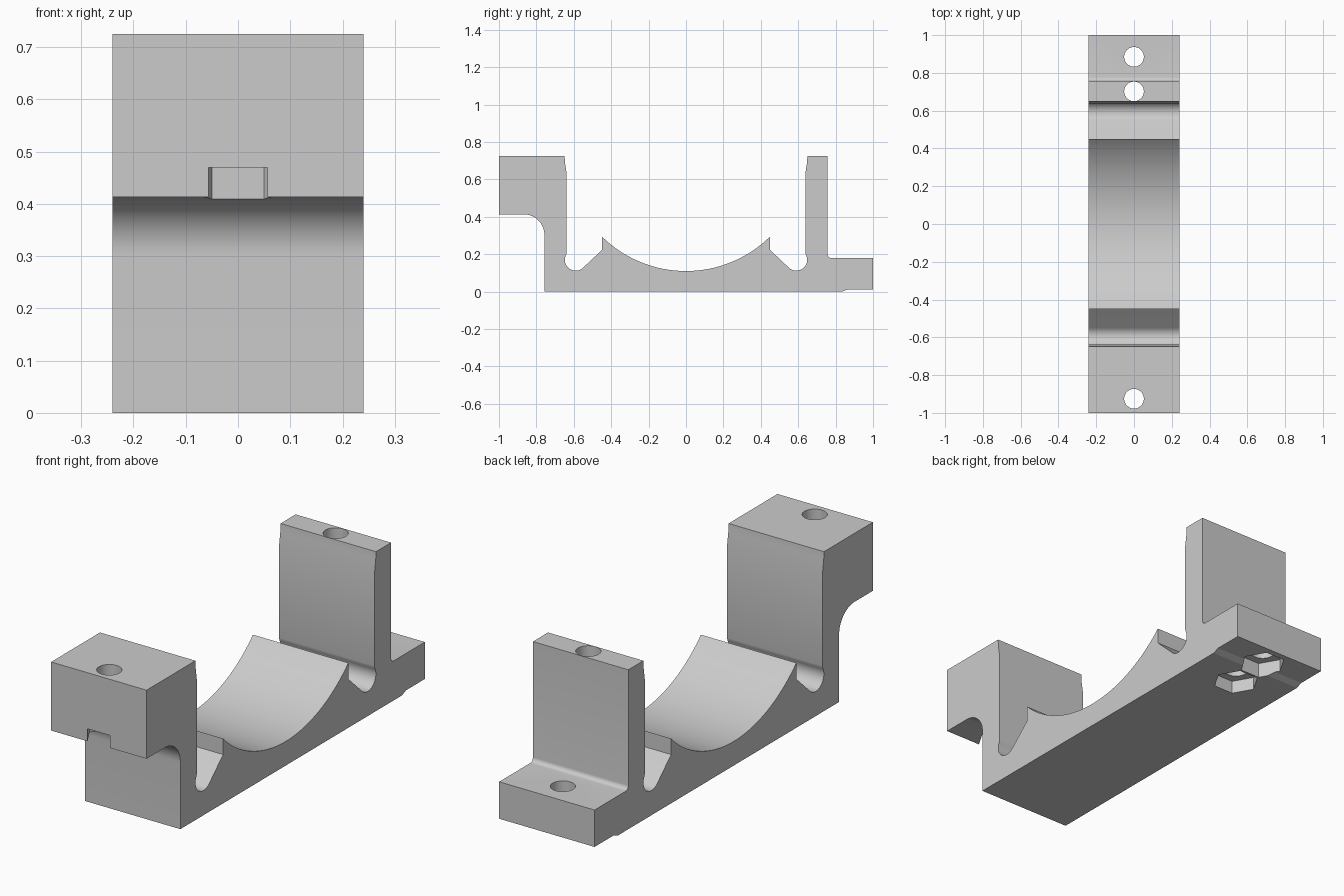
import bpy, bmesh
from math import sin, cos, radians, pi
from mathutils import Vector

cube = bpy.data.objects.get("Cube")
if cube:
    bpy.data.objects.remove(cube)

HALF_WIDTH = 0.24

grey = bpy.data.materials.new("light_grey")
grey.use_nodes = True
grey.diffuse_color = (0.6, 0.6, 0.6, 1)
grey.node_tree.nodes["Principled BSDF"].inputs["Base Color"].default_value = (0.6, 0.6, 0.6, 1)


def arc(cy, cz, r, start, end, steps):
    """Points on a circular arc, angles in degrees."""
    angles = [radians(start + (end - start) * i / steps) for i in range(steps + 1)]
    return [(cy + r * cos(a), cz + r * sin(a)) for a in angles]


def prism(name, points, direction):
    """Solid made by sweeping a closed outline along a vector."""
    bm = bmesh.new()
    face = bm.faces.new([bm.verts.new(p) for p in points])
    top = bmesh.ops.extrude_face_region(bm, geom=[face], use_keep_orig=True)
    moved = [v for v in top["geom"] if isinstance(v, bmesh.types.BMVert)]
    bmesh.ops.translate(bm, verts=moved, vec=Vector(direction))
    bmesh.ops.recalc_face_normals(bm, faces=bm.faces)
    mesh = bpy.data.meshes.new(name)
    bm.to_mesh(mesh)
    bm.free()
    mesh.materials.append(grey)
    obj = bpy.data.objects.new(name, mesh)
    bpy.context.collection.objects.link(obj)
    return obj


def cut(target, y, z, radius, sides, height):
    """Vertical round or hexagonal cut on the centre line."""
    ring = [(radius * cos(2 * pi * i / sides), y + radius * sin(2 * pi * i / sides), z)
            for i in range(sides)]
    cutter = prism("cutter", ring, (0, 0, height))
    cutter.hide_render = True
    mod = target.modifiers.new("cut", "BOOLEAN")
    mod.operation, mod.solver, mod.object = "DIFFERENCE", "EXACT", cutter
    bpy.context.view_layer.objects.active = target
    bpy.ops.object.modifier_apply(modifier=mod.name)
    bpy.data.objects.remove(cutter)


# Inner side: wall, relief groove and lip, shared by both ends
inner = [(0.649, 0.725), (0.647, 0.69), (0.638, 0.63), (0.638, 0.21)]
inner += arc(0.59, 0.17, 0.058, 30, -135, 18)
inner += [(0.45, 0.222)]

# Saddle arc between the two lips
saddle = arc(0, 0.75, 0.64, -45.3, -134.7, 40)

# Side outline: foot, rear wall, saddle, front wall, overhanging block
profile = [(-0.757, 0), (0.835, 0), (0.865, 0.012), (1, 0.012), (1, 0.18)]
profile += arc(0.777, 0.2, 0.02, -90, -180, 6)
profile += [(0.757, 0.725)] + inner + saddle
profile += [(-y, z) for y, z in reversed(inner)]
profile += [(-1, 0.725), (-1, 0.413)]
profile += arc(-0.867, 0.303, 0.11, 90, 0, 16)

bracket = prism("clamp_bracket", [(-HALF_WIDTH, y, z) for y, z in profile],
                (2 * HALF_WIDTH, 0, 0))

# Bolt holes with hexagonal nut pockets underneath
for y, pocket_base, pocket_top in ((-0.925, 0.36, 0.47), (0.702, -0.1, 0.06), (0.885, -0.1, 0.07)):
    cut(bracket, y, pocket_base, 0.1, 6, pocket_top - pocket_base)
    cut(bracket, y, -0.1, 0.052, 48, 1)

bpy.ops.object.select_all(action="DESELECT")
bracket.select_set(True)
bpy.context.view_layer.objects.active = bracket
bpy.ops.object.shade_smooth_by_angle(angle=radians(20))
